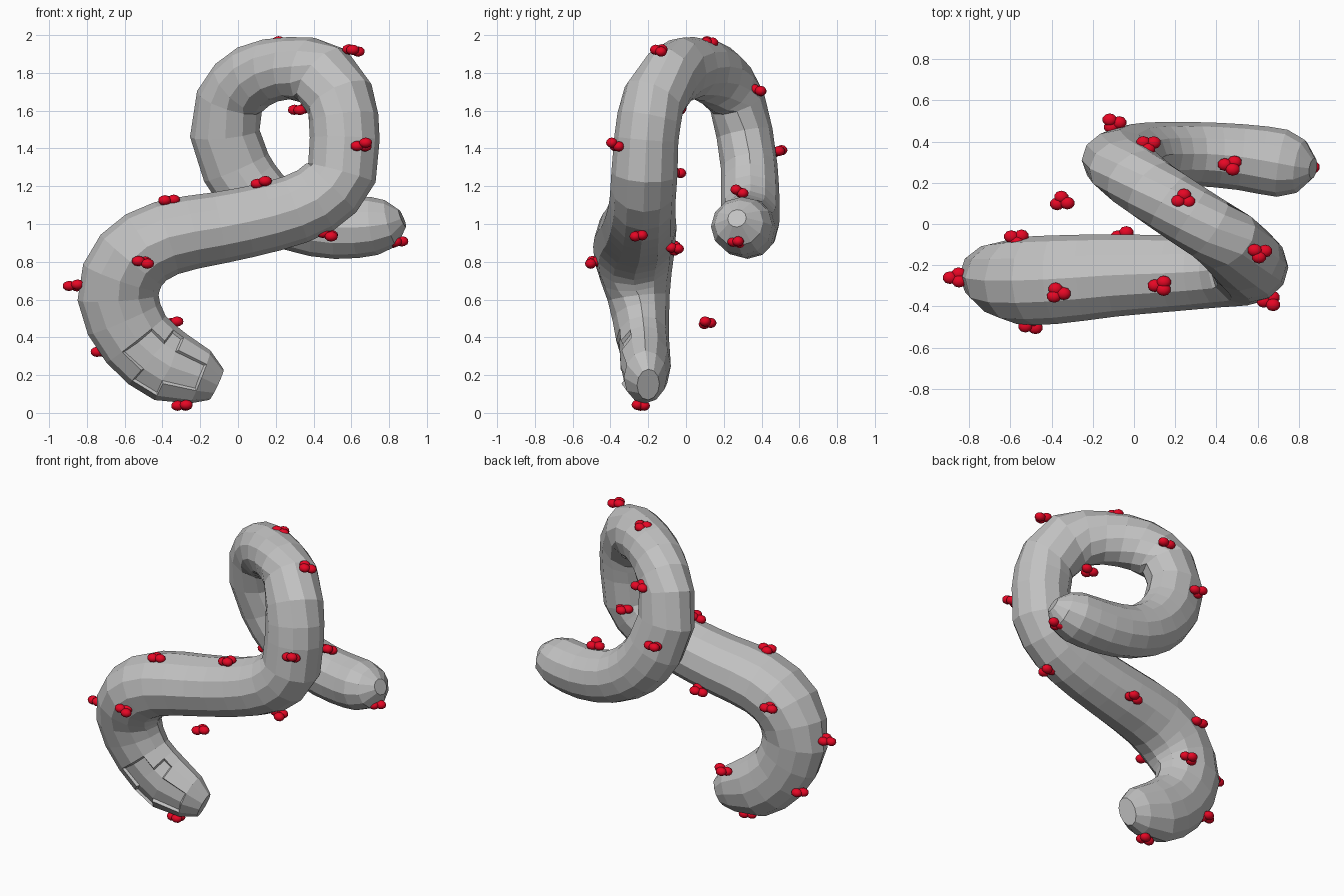
import bpy, bmesh, math, random
from mathutils import Vector

random.seed(4)


def material(name, rgb):
    m = bpy.data.materials.new(name)
    m.diffuse_color = (*rgb, 1)
    return m


GREY = material("stone grey", (0.54, 0.54, 0.54))
RED = material("berry red", (0.80, 0.002, 0.018))

# Centre line of the curled stem: x, y, z, radius sideways, radius in the bend plane
PATH = [
    (-0.115, -0.20, 0.15, 0.06, 0.09), (-0.20, -0.215, 0.19, 0.115, 0.15),
    (-0.36, -0.22, 0.245, 0.14, 0.195), (-0.54, -0.23, 0.39, 0.14, 0.20),
    (-0.635, -0.25, 0.61, 0.165, 0.215), (-0.565, -0.275, 0.81, 0.21, 0.21),
    (-0.38, -0.27, 0.925, 0.215, 0.20), (-0.10, -0.25, 0.98, 0.20, 0.19),
    (0.18, -0.24, 1.04, 0.185, 0.185), (0.41, -0.23, 1.125, 0.175, 0.185),
    (0.55, -0.22, 1.27, 0.175, 0.185), (0.565, -0.21, 1.45, 0.17, 0.185),
    (0.54, -0.17, 1.66, 0.17, 0.185), (0.45, -0.08, 1.785, 0.16, 0.185),
    (0.27, 0.04, 1.825, 0.155, 0.165), (0.08, 0.17, 1.78, 0.155, 0.175),
    (-0.045, 0.27, 1.65, 0.15, 0.18), (-0.07, 0.31, 1.48, 0.15, 0.185),
    (-0.01, 0.335, 1.30, 0.15, 0.185), (0.12, 0.34, 1.13, 0.155, 0.175),
    (0.30, 0.34, 1.02, 0.155, 0.165), (0.52, 0.325, 0.98, 0.16, 0.165),
    (0.72, 0.295, 0.99, 0.165, 0.155), (0.81, 0.28, 1.005, 0.13, 0.125),
    (0.87, 0.27, 1.03, 0.05, 0.05),
]
SIDES = 12


def spline(a, b, c, d, t):
    return [0.5 * (2 * q + (r - p) * t + (2 * p - 5 * q + 4 * r - s) * t * t
                   + (3 * q - p - 3 * r + s) * t ** 3) for p, q, r, s in zip(a, b, c, d)]


# Long spans get one extra ring in between
rings = []
n = len(PATH)
for i in range(n - 1):
    a, b, c, d = PATH[max(i - 1, 0)], PATH[i], PATH[i + 1], PATH[min(i + 2, n - 1)]
    steps = 2 if (Vector(c[:3]) - Vector(b[:3])).length > 0.2 else 1
    rings += [spline(a, b, c, d, k / steps) for k in range(steps)]
rings.append(PATH[-1])

# Stem: elliptical rings bridged along the centre line
bm = bmesh.new()
loops = []
for i, p in enumerate(rings):
    tan = (Vector(rings[min(i + 1, len(rings) - 1)][:3]) - Vector(rings[max(i - 1, 0)][:3])).normalized()
    side = (Vector((0, 1, 0)) - tan * tan.y).normalized()
    up = tan.cross(side)
    loops.append([bm.verts.new(Vector(p[:3]) + side * p[3] * math.cos(w) + up * p[4] * math.sin(w))
                  for w in (2 * math.pi * k / SIDES for k in range(SIDES))])
for a, b in zip(loops, loops[1:]):
    for k in range(SIDES):
        j = (k + 1) % SIDES
        bm.faces.new((a[k], a[j], b[j], b[k]))
bm.faces.new(loops[0])
bm.faces.new(loops[-1])
bmesh.ops.recalc_face_normals(bm, faces=bm.faces)

# Shallow sunken panel on the front of the lower end
panel = [f for f in bm.faces if f.normal.y < -0.8
         and f.calc_center_median().z < 0.42 and -0.58 < f.calc_center_median().x < -0.2]
if panel:
    bmesh.ops.inset_region(bm, faces=panel, thickness=0.012, depth=-0.015)
mesh = bpy.data.meshes.new("curled_stem")
bm.to_mesh(mesh)
bm.free()
mesh.materials.append(GREY)
bpy.context.collection.objects.link(bpy.data.objects.new("curled_stem", mesh))

# Berry clusters: three slightly flattened balls each
CLUSTERS = [
    (0.24, 0.12, 1.97), (0.61, -0.14, 1.915), (0.325, -0.04, 1.61), (0.66, -0.375, 1.42),
    (0.13, -0.30, 1.22), (-0.37, -0.335, 1.12), (-0.50, -0.49, 0.80), (-0.865, -0.26, 0.68),
    (-0.35, 0.11, 0.475), (-0.72, -0.17, 0.315), (-0.29, -0.24, 0.04), (0.48, -0.25, 0.945),
    (0.84, 0.27, 0.905), (0.47, 0.285, 1.17), (0.07, 0.385, 1.71), (-0.10, 0.49, 1.385),
    (0.50, -0.05, 1.28), (-0.57, -0.07, 0.89), (-0.05, -0.06, 0.87), (0.03, 0.27, 1.05),
]
bm = bmesh.new()
for c in CLUSTERS:
    spin = random.uniform(0, 2 * math.pi)
    for k in range(3):
        w = spin + k * 2 * math.pi / 3
        off = Vector((0.029 * math.cos(w), 0.021 * math.sin(w), random.uniform(-0.012, 0.012)))
        made = bmesh.ops.create_icosphere(bm, subdivisions=2, radius=0.031)["verts"]
        for v in made:
            v.co = Vector((v.co.x * 1.15, v.co.y, v.co.z * 0.88)) + Vector(c) + off
for f in bm.faces:
    f.smooth = True
mesh = bpy.data.meshes.new("berries")
bm.to_mesh(mesh)
bm.free()
mesh.materials.append(RED)
bpy.context.collection.objects.link(bpy.data.objects.new("berries", mesh))
